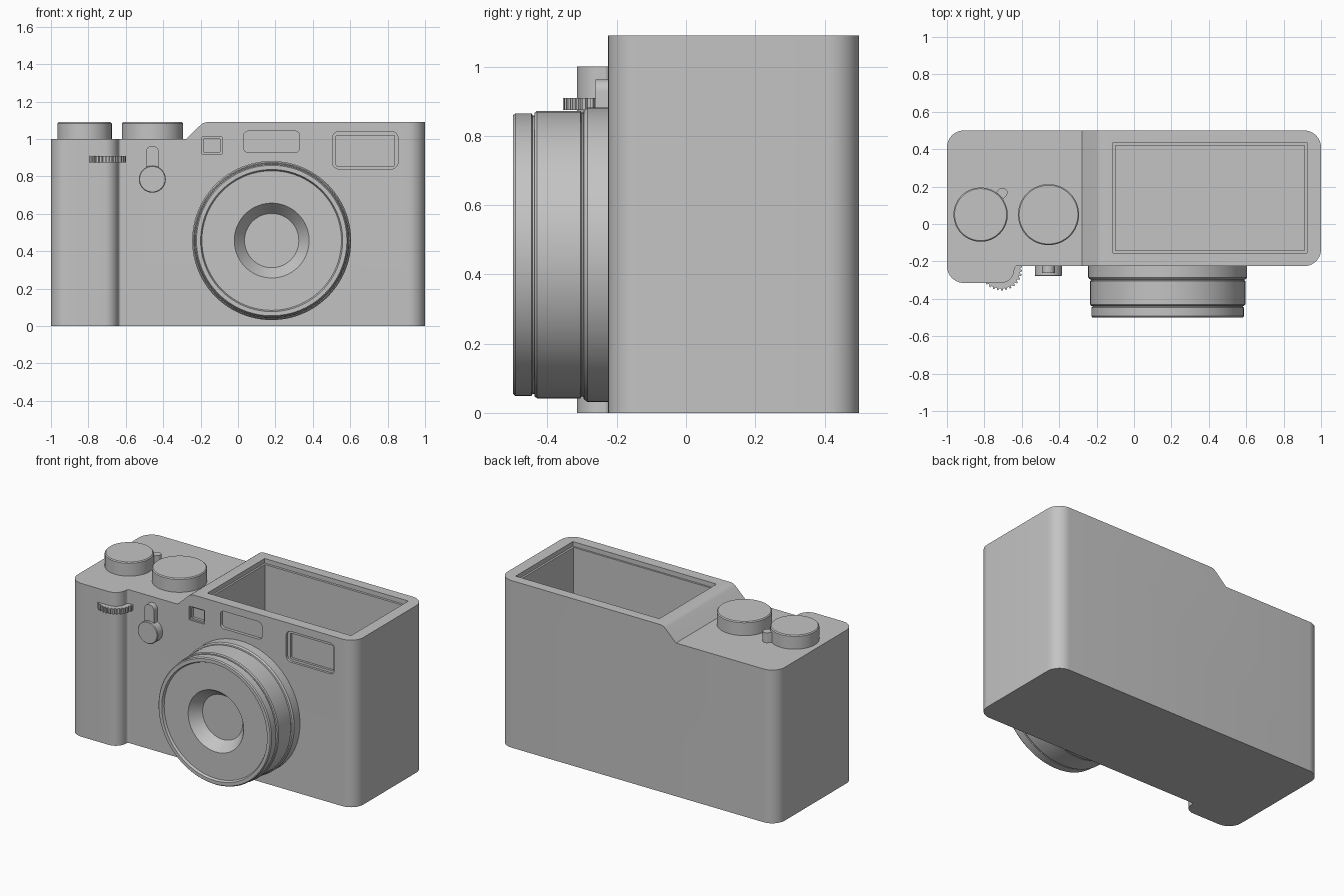
import bpy, bmesh, math
from mathutils import Vector, Matrix

if "Cube" in bpy.data.objects:
    bpy.data.objects.remove(bpy.data.objects["Cube"], do_unlink=True)

grey = bpy.data.materials.new("plain grey")
grey.use_nodes = True
COLOR = (0.55, 0.55, 0.55, 1)
grey.diffuse_color = COLOR
grey.node_tree.nodes["Principled BSDF"].inputs["Base Color"].default_value = COLOR


def finish(name, bm):
    bmesh.ops.recalc_face_normals(bm, faces=bm.faces)
    mesh = bpy.data.meshes.new(name)
    bm.to_mesh(mesh)
    bm.free()
    mesh.materials.append(grey)
    obj = bpy.data.objects.new(name, mesh)
    bpy.context.collection.objects.link(obj)
    return obj


def activate(obj):
    bpy.ops.object.select_all(action='DESELECT')
    obj.select_set(True)
    bpy.context.view_layer.objects.active = obj


def smooth(obj):
    activate(obj)
    bpy.ops.object.shade_smooth_by_angle(angle=math.radians(30))


def rounded(corners, steps=10):
    """Outline with a fillet at each (x, y, radius) corner."""
    out = []
    for i, (x, y, r) in enumerate(corners):
        p = Vector((x, y))
        a = (Vector(corners[i - 1][:2]) - p).normalized()
        b = (Vector(corners[(i + 1) % len(corners)][:2]) - p).normalized()
        if r == 0:
            out.append(p)
            continue
        half = a.angle(b) / 2
        c = p + (a + b).normalized() * r / math.sin(half)
        s = p + a * r / math.tan(half) - c
        e = p + b * r / math.tan(half) - c
        turn = math.atan2(s.x * e.y - s.y * e.x, s.dot(e))
        out += [c + Matrix.Rotation(turn * k / steps, 2) @ s for k in range(steps + 1)]
    return out


def box_outline(x0, x1, y0, y1, r=0):
    return rounded([(x0, y0, r), (x1, y0, r), (x1, y1, r), (x0, y1, r)])


def prism(name, outline, lo, hi, axis='Z'):
    """Extrude an outline along z, or an x-z outline along y."""
    bm = bmesh.new()
    place = (lambda p, h: (p[0], p[1], h)) if axis == 'Z' else (lambda p, h: (p[0], h, p[1]))
    face = bm.faces.new([bm.verts.new(place(p, lo)) for p in outline])
    new = bmesh.ops.extrude_face_region(bm, geom=[face])["geom"]
    shift = Vector(place((0, 0), hi - lo))
    bmesh.ops.translate(bm, verts=[v for v in new if isinstance(v, bmesh.types.BMVert)], vec=shift)
    return finish(name, bm)


def lathe(name, profile, centre, axis='Z', steps=96):
    """Spin (radius, height) points about z or y through centre."""
    bm = bmesh.new()
    up = Vector((0, 0, 1)) if axis == 'Z' else Vector((0, 1, 0))
    vs = [bm.verts.new(Vector(centre) + Vector((r, 0, 0)) + up * h) for r, h in profile]
    edges = [bm.edges.new(pair) for pair in zip(vs, vs[1:])]
    bmesh.ops.spin(bm, geom=vs + edges, cent=centre, axis=up, angle=math.tau, steps=steps)
    bmesh.ops.remove_doubles(bm, verts=bm.verts, dist=1e-5)
    obj = finish(name, bm)
    smooth(obj)
    return obj


def cut(target, cutter):
    cutter.hide_render = True
    mod = target.modifiers.new("cut", 'BOOLEAN')
    mod.operation, mod.solver, mod.object = 'DIFFERENCE', 'EXACT', cutter
    activate(target)
    bpy.ops.object.modifier_apply(modifier=mod.name)
    bpy.data.objects.remove(cutter, do_unlink=True)


# Body with the hand grip in one outline
FRONT, TOP = -0.225, 1.09
body = prism("body", rounded([
    (-1, -0.315, 0.09), (-0.64, -0.315, 0.072), (-0.64, FRONT, 0.015),
    (1, FRONT, 0.09), (1, 0.5, 0.09), (-1, 0.5, 0.09)]), 0, TOP)

# Lowered shoulder and its slope
cut(body, prism("shoulder_cutter", [
    (-1.2, 1), (-0.278, 1), (-0.2, 1.075), (-0.187, 1.085), (-0.16, 1.092),
    (-0.16, 1.3), (-1.2, 1.3)], -0.6, 0.7, 'Y'))

# Open compartment with a narrow ledge round its mouth
cut(body, prism("ledge_cutter", box_outline(-0.112, 0.925, -0.155, 0.435), TOP - 0.03, 1.3))
cut(body, prism("pocket_cutter", box_outline(-0.1, 0.912, -0.143, 0.42), 0.1, 1.3))

# Recessed front windows: x range, z range, corner radius, depth
windows = [
    (-0.195, -0.085, 0.92, 1.01, 0.004, 0.012),
    (-0.185, -0.095, 0.93, 1.0, 0.004, 0.03),
    (0.03, 0.33, 0.928, 1.042, 0.025, 0.02),
    (0.505, 0.855, 0.84, 1.04, 0.035, 0.015),
    (0.525, 0.838, 0.856, 1.02, 0.006, 0.03)]
for x0, x1, z0, z1, r, depth in windows:
    cut(body, prism("window_cutter", box_outline(x0, x1, z0, z1, r), -0.5, FRONT + depth, 'Y'))
smooth(body)

# Lens: mount ring, barrel, groove, front rim and recessed glass
lathe("lens", [
    (0, -0.2), (0.425, -0.2), (0.425, -0.285), (0.418, -0.295),
    (0.41, -0.297), (0.41, -0.302), (0.415, -0.305), (0.415, -0.43),
    (0.41, -0.437), (0.402, -0.438), (0.402, -0.443), (0.408, -0.446),
    (0.408, -0.493), (0.402, -0.5), (0.38, -0.5), (0.373, -0.485),
    (0.2, -0.485), (0.145, -0.415), (0, -0.415)], (0.18, 0, 0.457), 'Y')

# Top dials
for name, x, r in (("shutter_dial", -0.82, 0.145), ("mode_dial", -0.457, 0.163)):
    lathe(name, [(0, 0.98), (r, 0.98), (r, TOP - 0.006), (r - 0.006, TOP), (0, TOP)],
          (x, 0.05, 0), steps=64)

# Small lever sticking out from the shutter dial
tab = [Matrix.Rotation(math.radians(45), 2) @ p + Vector((-0.82, 0.05))
       for p in box_outline(0, 0.192, -0.026, 0.026, 0.0255)]
smooth(prism("dial_lever", tab, 0.98, 1.065))

# Toothed thumb wheel
TEETH = 30
wheel = []
for i in range(TEETH):
    for part, r in ((0, 0.102), (0.4, 0.102), (0.5, 0.112), (0.9, 0.112)):
        a = math.tau * (i + part) / TEETH
        wheel.append((-0.71 + r * math.cos(a), -0.243 + r * math.sin(a)))
prism("thumb_wheel", wheel, 0.875, 0.91)

# Front selector lever and its round button
smooth(prism("selector_lever", box_outline(-0.493, -0.423, 0.78, 0.963, 0.0345),
             -0.262, -0.2, 'Y'))
lathe("selector_button", [
    (0, -0.2), (0.072, -0.2), (0.072, -0.275), (0.068, -0.279), (0, -0.279)],
    (-0.458, 0, 0.785), 'Y', 48)
